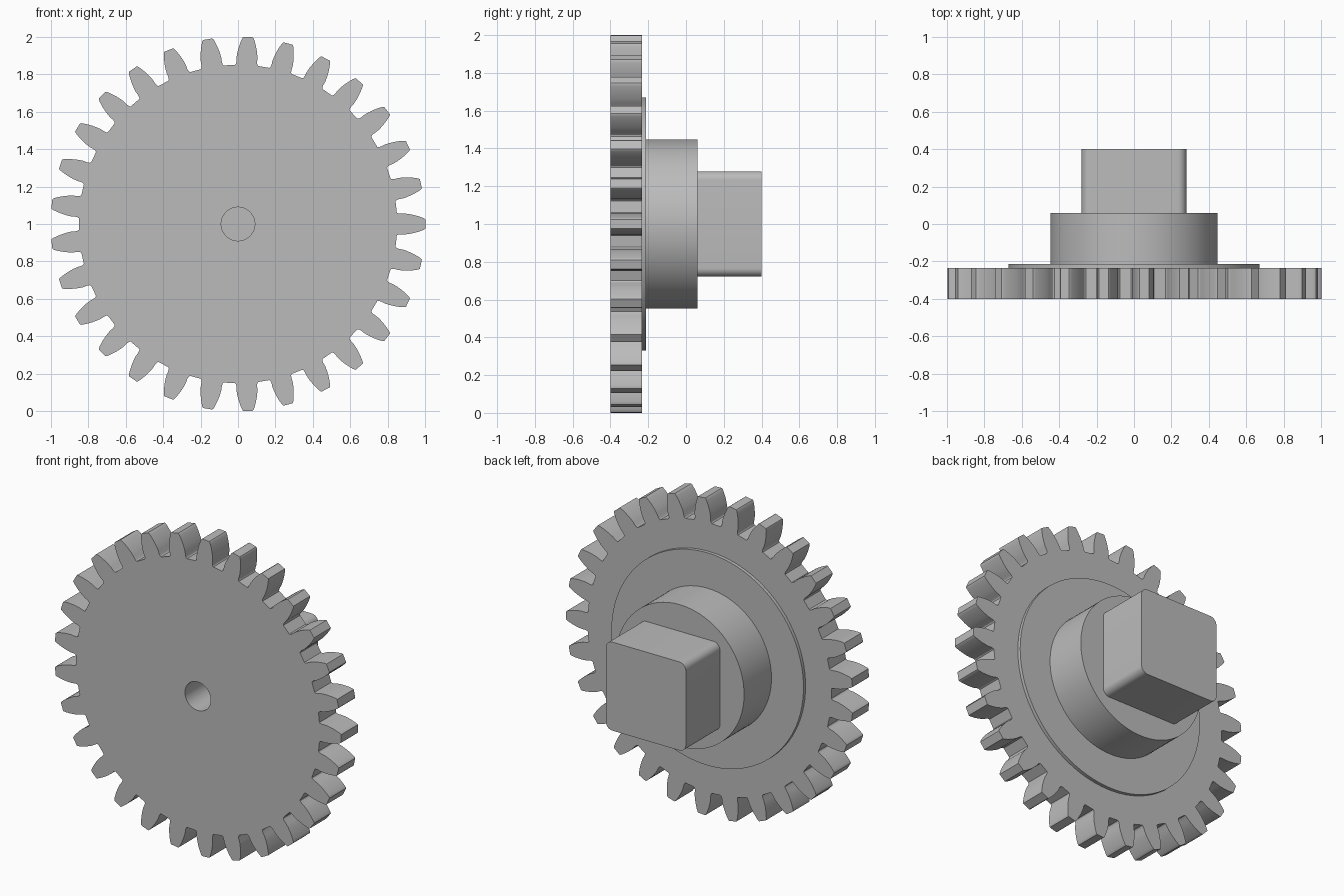
import bpy, bmesh, math
from mathutils import Vector

cube = bpy.data.objects.get("Cube")
if cube:
    bpy.data.objects.remove(cube, do_unlink=True)

grey = bpy.data.materials.new("plain grey")
grey.use_nodes = True
grey.diffuse_color = (0.5, 0.5, 0.5, 1)
grey.node_tree.nodes["Principled BSDF"].inputs["Base Color"].default_value = (0.5, 0.5, 0.5, 1)


def prism(name, outline, y0, y1):
    """Extrude an (x, z) outline, centred on the axle, from y0 to y1."""
    bm = bmesh.new()
    face = bm.faces.new([bm.verts.new((x, y0, z + 1)) for x, z in outline])
    ext = bmesh.ops.extrude_face_region(bm, geom=[face])
    verts = [g for g in ext["geom"] if isinstance(g, bmesh.types.BMVert)]
    bmesh.ops.translate(bm, verts=verts, vec=Vector((0, y1 - y0, 0)))
    bmesh.ops.recalc_face_normals(bm, faces=bm.faces)
    mesh = bpy.data.meshes.new(name)
    bm.to_mesh(mesh)
    bm.free()
    mesh.materials.append(grey)
    obj = bpy.data.objects.new(name, mesh)
    bpy.context.collection.objects.link(obj)
    return obj


def arc(cx, cz, r, start, sweep, n):
    return [(cx + r * math.cos(start + sweep * i / n), cz + r * math.sin(start + sweep * i / n))
            for i in range(n + 1)]


def circle(r, n=96):
    return arc(0, 0, r, 0, math.tau, n)[:-1]


# Tooth flank as (radius, half width), root to tip
FLANK = [(0.85, 0.062), (0.856, 0.057), (0.87, 0.055), (0.89, 0.056), (0.915, 0.053),
         (0.94, 0.048), (0.965, 0.041), (0.985, 0.034), (0.996, 0.029), (1.0, 0.025)]
TEETH = 29


def gear_outline():
    points = []
    for i in range(TEETH):
        mid = math.tau * i / TEETH
        sides = [(r, -w) for r, w in FLANK] + [(r, w) for r, w in reversed(FLANK)]
        points += [(r * math.cos(mid + w / r), r * math.sin(mid + w / r)) for r, w in sides]
    return points


def rounded_square(half, radius, n=8):
    points = []
    c = half - radius
    for k, (sx, sz) in enumerate([(1, 1), (-1, 1), (-1, -1), (1, -1)]):
        points += arc(sx * c, sz * c, radius, k * math.pi / 2, math.pi / 2, n)
    return points


# Stacked parts, front to back
gear = prism("toothed_wheel", gear_outline(), -0.4, -0.234)
step = prism("raised_disc", circle(0.67), -0.234, -0.213)
hub = prism("round_hub", circle(0.447), -0.213, 0.06)
drive = prism("square_drive", rounded_square(0.279, 0.045), 0.06, 0.4)

# Blind axle hole from the front
cutter = prism("axle_hole_cutter", circle(0.09, 48), -0.5, 0.0)
cutter.hide_render = True
for part in (gear, step, hub):
    mod = part.modifiers.new("axle_hole", 'BOOLEAN')
    mod.operation = 'DIFFERENCE'
    mod.solver = 'EXACT'
    mod.object = cutter
    bpy.context.view_layer.objects.active = part
    bpy.ops.object.modifier_apply(modifier=mod.name)
bpy.data.objects.remove(cutter, do_unlink=True)

# Smooth round walls, keep rims sharp
for part in (gear, step, hub, drive):
    bpy.ops.object.select_all(action='DESELECT')
    part.select_set(True)
    bpy.context.view_layer.objects.active = part
    bpy.ops.object.shade_smooth_by_angle(angle=math.radians(30))
